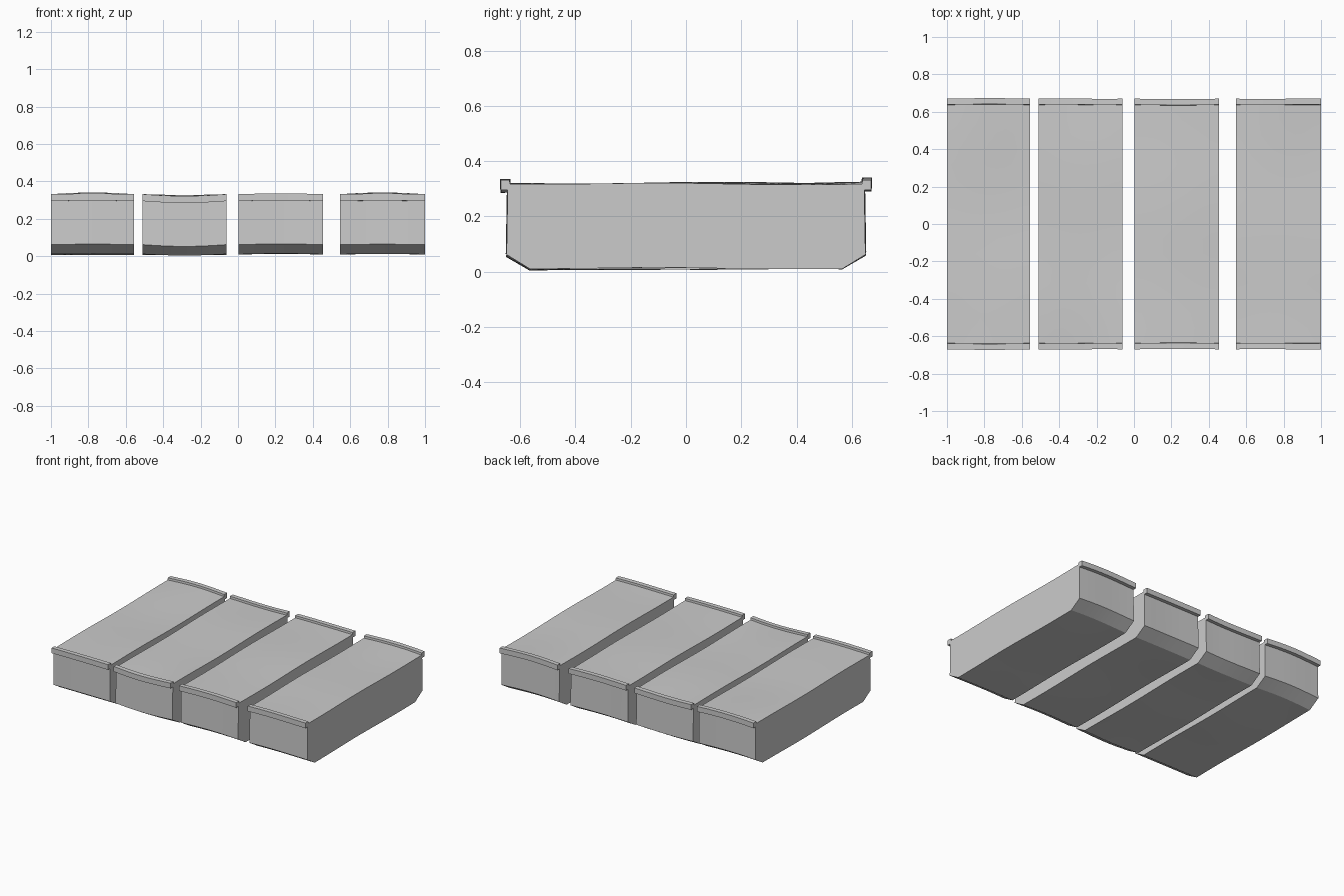
import bpy, bmesh, math

if "Cube" in bpy.data.objects:
    bpy.data.objects.remove(bpy.data.objects["Cube"])

NX, NY = 10, 16  # steps across and along each plank


def section():
    """Closed side outline (y, z): bottom, chamfers, end walls, raised lips, top."""
    span = lambda a, b, z: [(a + (b - a) * i / NY, z) for i in range(NY + 1)]
    pts = span(-0.565, 0.565, 0.011)
    pts += [(0.649, 0.062), (0.645, 0.295), (0.670, 0.295), (0.670, 0.332),
            (0.638, 0.332)]
    pts += span(0.637, -0.637, 0.317)
    pts += [(-0.638, 0.332), (-0.670, 0.332), (-0.670, 0.295), (-0.645, 0.295),
            (-0.649, 0.062)]
    return pts


def plank(name, x0, x1, front, back, mid, phase):
    """Sweep the outline across x, warping it gently in height and length."""
    bm = bmesh.new()
    rings = []
    for i in range(NX + 1):
        u = i / NX
        bow = math.sin(math.pi * u)
        ring = []
        for y, z in section():
            t = (y + 0.67) / 1.34
            lift = bow * (front * (1 - t) ** 2 + back * t ** 2 + mid * math.sin(math.pi * t))
            lift += 0.004 * math.sin(2.2 * math.pi * t + phase) * math.sin(math.pi * t)
            dz = lift if z > 0.05 else max(lift, -0.010)
            dy = 0.003 * bow * math.sin(phase + 2 * u) * (1 if y > 0 else -1) * min(1, abs(y) / 0.6)
            ring.append(bm.verts.new((x0 + (x1 - x0) * u, y + dy, z + dz)))
        rings.append(ring)
    n = len(rings[0])
    for a, b in zip(rings, rings[1:]):
        for j in range(n):
            k = (j + 1) % n
            bm.faces.new((a[j], a[k], b[k], b[j]))
    bm.faces.new(rings[0])
    bm.faces.new(rings[-1])
    bmesh.ops.recalc_face_normals(bm, faces=bm.faces)
    me = bpy.data.meshes.new(name)
    bm.to_mesh(me)
    bm.free()
    ob = bpy.data.objects.new(name, me)
    bpy.context.collection.objects.link(ob)
    bpy.ops.object.select_all(action='DESELECT')
    ob.select_set(True)
    bpy.context.view_layer.objects.active = ob
    bpy.ops.object.shade_smooth_by_angle(angle=math.radians(20))


# Four separate lipped planks, each warped differently
plank("plank_left", -1.0, -0.555, 0.003, 0.009, -0.004, 0.5)
plank("plank_mid_left", -0.51, -0.062, -0.010, -0.005, 0.004, 2.0)
plank("plank_mid_right", 0.004, 0.455, 0.004, 0.003, 0.003, 3.6)
plank("plank_right", 0.545, 1.0, 0.003, 0.009, -0.003, 5.0)
